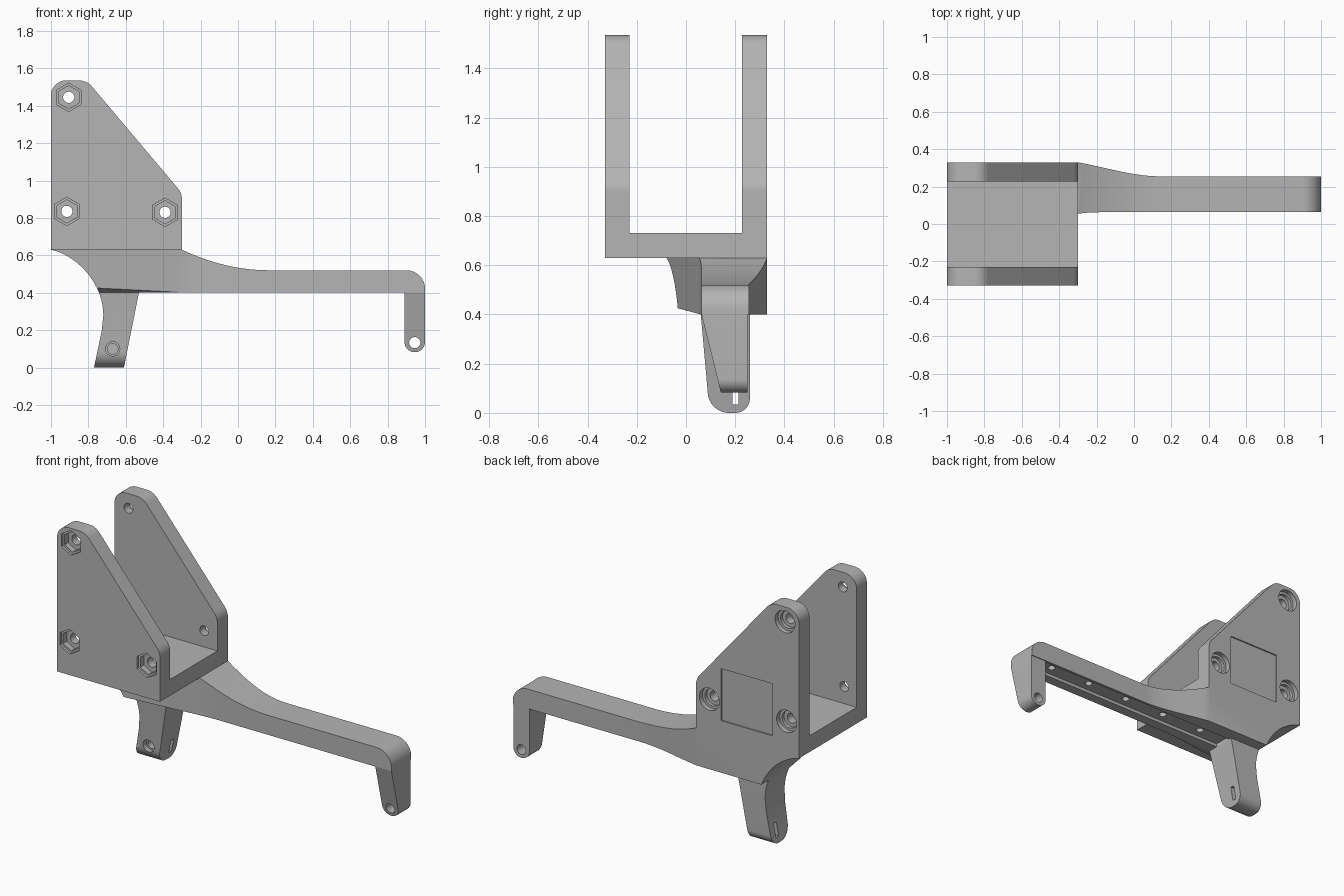
import bpy, bmesh, math
from mathutils import Vector
from mathutils.geometry import interpolate_bezier

if "Cube" in bpy.data.objects:
    bpy.data.objects.remove(bpy.data.objects["Cube"], do_unlink=True)

grey = bpy.data.materials.new("plain grey")
grey.use_nodes = True
colour = (0.46, 0.46, 0.46, 1)
grey.diffuse_color = colour
grey.node_tree.nodes["Principled BSDF"].inputs["Base Color"].default_value = colour

# Maps profile coordinates (a, b) and depth d to space, by extrusion axis
PLACE = {
    "X": lambda a, b, d: (d, a, b),
    "Y": lambda a, b, d: (a, d, b),
    "Z": lambda a, b, d: (a, b, d),
}


def prism(name, pts, axis, lo, hi):
    bm = bmesh.new()
    rings = [[bm.verts.new(PLACE[axis](a, b, d)) for a, b in pts] for d in (lo, hi)]
    bm.faces.new(rings[0])
    bm.faces.new(rings[1])
    for i in range(len(pts)):
        j = (i + 1) % len(pts)
        bm.faces.new((rings[0][i], rings[0][j], rings[1][j], rings[1][i]))
    bmesh.ops.recalc_face_normals(bm, faces=bm.faces)
    mesh = bpy.data.meshes.new(name)
    bm.to_mesh(mesh)
    bm.free()
    mesh.materials.append(grey)
    obj = bpy.data.objects.new(name, mesh)
    bpy.context.scene.collection.objects.link(obj)
    return obj


def box(name, axis, a0, a1, b0, b1, lo, hi):
    return prism(name, [(a0, b0), (a1, b0), (a1, b1), (a0, b1)], axis, lo, hi)


def arc(ca, cb, r, start, end, n=12):
    angles = [math.radians(start + (end - start) * i / n) for i in range(n + 1)]
    return [(ca + r * math.cos(t), cb + r * math.sin(t)) for t in angles]


def bezier(p, q, r, s, n=18):
    return [tuple(v) for v in interpolate_bezier(*(Vector(k) for k in (p, q, r, s)), n)]


def drill(ca, cb, r, axis, lo, hi, sides=36, turn=0):
    pts = arc(ca, cb, r, turn, turn + 360, sides)[:-1]
    return prism("cutter", pts, axis, lo, hi)


def combine(obj, tool, operation="DIFFERENCE"):
    mod = obj.modifiers.new("boolean", "BOOLEAN")
    mod.operation, mod.solver, mod.object = operation, "EXACT", tool
    bpy.context.view_layer.update()
    result = obj.evaluated_get(bpy.context.evaluated_depsgraph_get())
    mesh = bpy.data.meshes.new_from_object(result)
    obj.modifiers.clear()
    obj.data = mesh
    bpy.data.objects.remove(tool, do_unlink=True)


# Cradle: two side plates and a floor
outline = [(-1, 0.63), (-0.3, 0.63)]
outline += arc(-0.39, 0.9, 0.09, 0, 40)
outline += arc(-0.85, 1.445, 0.09, 40, 90)
outline += arc(-0.92, 1.455, 0.08, 90, 180)
front_plate = prism("front_plate", outline, "Y", -0.33, -0.23)
back_plate = prism("back_plate", outline, "Y", 0.228, 0.33)
cradle_floor = box("cradle_floor", "X", -0.23, 0.228, 0.63, 0.73, -1, -0.3)

# Bolt holes: hexagonal nut pockets in front, round counterbores behind
for x, z in [(-0.905, 1.445), (-0.915, 0.835), (-0.39, 0.83)]:
    combine(front_plate, drill(x, z, 0.03, "Y", -0.4, -0.2))
    combine(front_plate, drill(x, z, 0.076, "Y", -0.4, -0.315, 6, 30))
    combine(front_plate, drill(x, z, 0.062, "Y", -0.4, -0.28, 6, 30))
    combine(back_plate, drill(x, z, 0.03, "Y", 0.2, 0.4))
    combine(back_plate, drill(x, z, 0.068, "Y", 0.3, 0.4))
    combine(back_plate, drill(x, z, 0.052, "Y", 0.28, 0.4))

# Shallow square recess on the back
combine(back_plate, box("cutter", "Y", -0.82, -0.47, 0.72, 1.04, 0.322, 0.4))

# Arm and its flared root: side profile crossed with plan outline
sweep = bezier((-1, 0.63), (-0.86, 0.6), (-0.72, 0.45), (-0.72, 0.28))
side = sweep + [(1, 0.28)] + arc(0.9, 0.42, 0.1, 0, 90)
side += bezier((0.17, 0.52), (0, 0.52), (-0.15, 0.56), (-0.3, 0.63))
plan = [(-1.1, -0.1), (-1, -0.08)]
plan += bezier((-0.42, 0.03), (-0.33, 0.047), (-0.3, 0.062), (-0.18, 0.063), 10)
plan += [(1.1, 0.063), (1.1, 0.255)]
plan += bezier((0.13, 0.255), (0, 0.255), (-0.15, 0.302), (-0.3, 0.33))
plan += [(-1.1, 0.33)]
arm = prism("arm", side, "Y", -0.5, 0.5)
combine(arm, prism("cutter", plan, "Z", 0.4, 0.8), "INTERSECT")

# Sloping underside of the root
combine(arm, prism("cutter", [(-0.2, 0.47), (0.06, 0.4), (0.06, 0.3), (-0.2, 0.3)], "X", -1.1, 0.2))

# Groove with blind holes under the arm
combine(arm, box("cutter", "Z", -0.53, 0.89, 0.125, 0.24, 0.3, 0.42))
for i in range(5):
    combine(arm, drill(-0.35 + 0.285 * i, 0.185, 0.022, "Z", 0.3, 0.47, 24))

# Rear leg with rounded foot, pin hole and slot
leg_side = sweep + [(-0.728, 0.2), (-0.774, -0.02), (-0.614, -0.02), (-0.484, 0.63)]
leg_end = [(0.26, 0.4), (0.06, 0.4)] + arc(0.175, 0.087, 0.087, 180, 270)
leg_end += arc(0.2, 0.06, 0.06, 270, 360)
leg = prism("leg", leg_side, "Y", -0.2, 0.5)
combine(leg, prism("cutter", leg_end, "X", -1.2, 0), "INTERSECT")
combine(leg, drill(-0.67, 0.1, 0.038, "Y", 0, 0.12))
combine(leg, drill(-0.67, 0.1, 0.028, "Y", 0, 0.22))
combine(leg, box("cutter", "X", 0.188, 0.214, 0.035, 0.118, -1, -0.4))

# Tip lug: rounded end, tapered front face, pin hole
lug_side = [(1, 0.4), (0.89, 0.4)] + arc(0.945, 0.137, 0.055, 180, 360, 20)
tip_lug = prism("tip_lug", lug_side, "Y", -0.2, 0.5)
taper = [(0.063, 0.41), (0.063, 0.4), (0.145, 0.07), (0.145, 0), (0.25, 0), (0.25, 0.41)]
combine(tip_lug, prism("cutter", taper, "X", 0.8, 1.1), "INTERSECT")
combine(tip_lug, drill(0.945, 0.133, 0.03, "Y", 0, 0.4))

# Smooth the curved faces, keeping edges sharp
for obj in (front_plate, back_plate, cradle_floor, arm, leg, tip_lug):
    bpy.ops.object.select_all(action="DESELECT")
    obj.select_set(True)
    bpy.context.view_layer.objects.active = obj
    bpy.ops.object.shade_smooth_by_angle(angle=math.radians(25))
